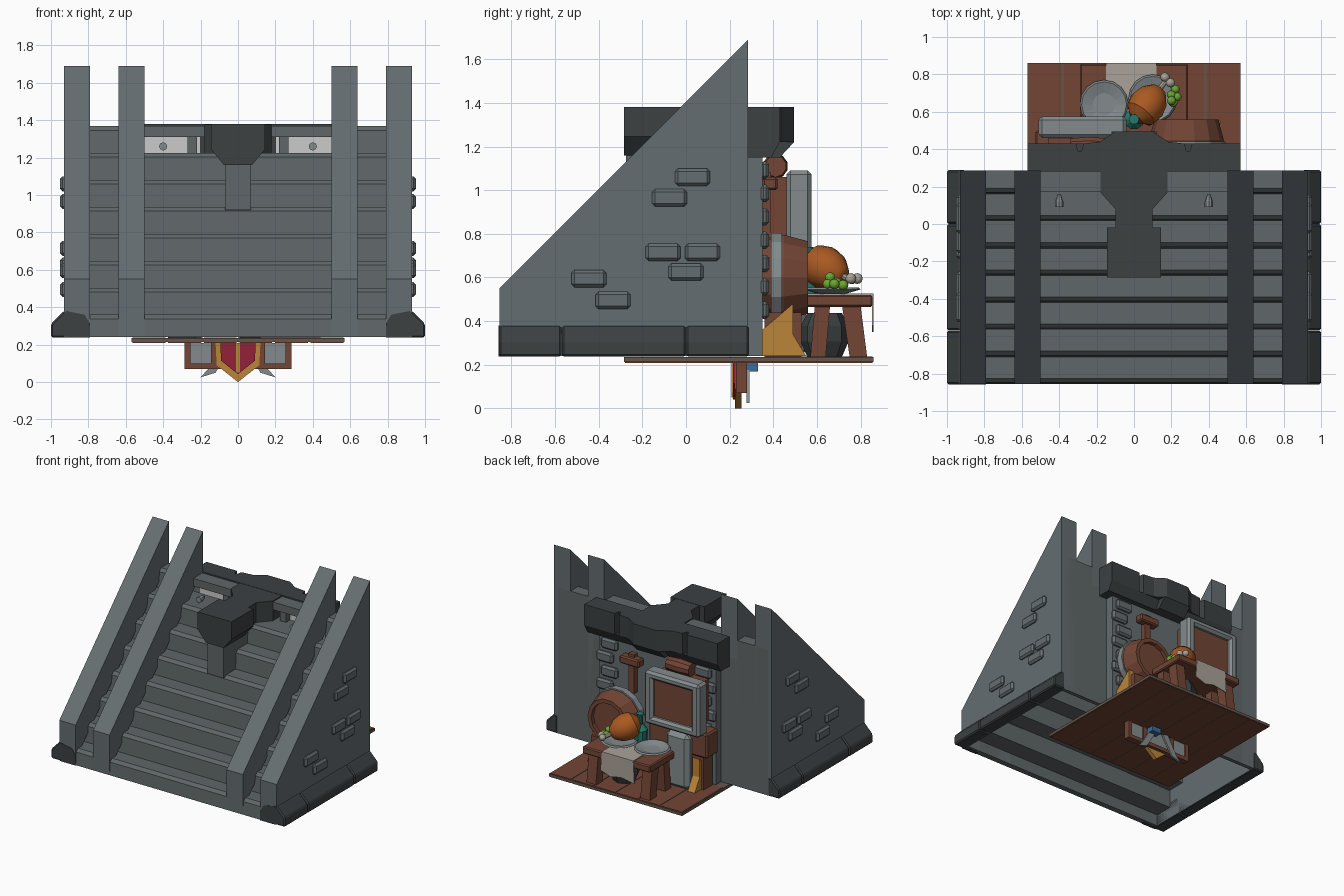
import bpy, bmesh, math
from mathutils import Vector, Matrix


def material(name, rgb):
    m = bpy.data.materials.new(name)
    m.diffuse_color = (*rgb, 1)
    return m


STONE = material("stone", (0.13, 0.155, 0.165))
STEP = material("step_stone", (0.115, 0.135, 0.14))
DARK = material("dark_stone", (0.045, 0.052, 0.055))
STEEL = material("steel", (0.23, 0.26, 0.27))
WOOD = material("wood", (0.17, 0.06, 0.035))
FLOOR = material("floor", (0.13, 0.09, 0.07))
OCHRE = material("ochre", (0.50, 0.23, 0.04))
CLOTH = material("cloth", (0.40, 0.36, 0.32))
PALE = material("pale_grey", (0.55, 0.55, 0.55))
MEAT = material("meat", (0.40, 0.10, 0.015))
TEAL = material("teal", (0.02, 0.20, 0.16))
GREEN = material("green", (0.15, 0.38, 0.03))
RED = material("red", (0.30, 0.015, 0.04))
BLUE = material("blue", (0.04, 0.15, 0.35))


def finish(name, bm, mat, bevel=0):
    bmesh.ops.recalc_face_normals(bm, faces=bm.faces)
    me = bpy.data.meshes.new(name)
    bm.to_mesh(me)
    bm.free()
    me.materials.append(mat)
    ob = bpy.data.objects.new(name, me)
    bpy.context.collection.objects.link(ob)
    if bevel:
        b = ob.modifiers.new("bevel", "BEVEL")
        b.width, b.segments = bevel, 1
    return ob


def prism(name, pts, axis, a, b, mat, bevel=0):
    """Extrude a 2D outline along an axis from a to b."""
    put = {"x": lambda p, t: (t, p[0], p[1]), "y": lambda p, t: (p[0], t, p[1]),
           "z": lambda p, t: (p[0], p[1], t)}[axis]
    bm = bmesh.new()
    lo = [bm.verts.new(put(p, a)) for p in pts]
    hi = [bm.verts.new(put(p, b)) for p in pts]
    bm.faces.new(lo)
    bm.faces.new(hi)
    for i in range(len(pts)):
        j = (i + 1) % len(pts)
        bm.faces.new((lo[i], lo[j], hi[j], hi[i]))
    return finish(name, bm, mat, bevel)


def box(name, x0, x1, y0, y1, z0, z1, mat, bevel=0):
    return prism(name, [(x0, y0), (x1, y0), (x1, y1), (x0, y1)], "z", z0, z1, mat, bevel)


def lathe(name, prof, loc, axis, mat, n=12):
    """Revolve (radius, height) points about an axis direction through loc."""
    bm = bmesh.new()
    q = Vector((0, 0, 1)).rotation_difference(Vector(axis).normalized())
    rings = [[bm.verts.new(Vector(loc) + q @ Vector((r * math.cos(t), r * math.sin(t), h)))
              for t in [2 * math.pi * k / n for k in range(n)]] for r, h in prof]
    for u, v in zip(rings, rings[1:]):
        for k in range(n):
            bm.faces.new((u[k], u[(k + 1) % n], v[(k + 1) % n], v[k]))
    bm.faces.new(rings[0])
    bm.faces.new(rings[-1])
    return finish(name, bm, mat)


def ball(name, loc, r, mat, sub=2):
    bm = bmesh.new()
    bmesh.ops.create_icosphere(bm, subdivisions=sub, radius=r, matrix=Matrix.Translation(loc))
    return finish(name, bm, mat)


def xs(s, a, b):
    return sorted((s * a, s * b))


def smooth(ob):
    bpy.context.view_layer.objects.active = ob
    ob.select_set(True)
    bpy.ops.object.shade_smooth_by_angle()
    ob.select_set(False)


def stairs(name, x0, x1, n):
    """Hollow flight of n steps with a back wall, open underneath."""
    top, under = [], []
    for k in range(n):
        y, z = -0.855 + 0.145 * k, 0.36 + 0.144 * k
        y1 = 0.285 if k == n - 1 else y + 0.145
        top += [(y, z - (0.12 if k == 0 else 0.144)), (y + 0.008, z - 0.022), (y + 0.03, z)]
        under += [(y + 0.045, 0.24 if k == 0 else z - 0.174), (y + 0.045, z - 0.03)]
    top += [(0.285, z), (0.285, 0.24), (0.255, 0.24), (0.255, z - 0.03)]
    return prism(name, top + under[::-1], "x", x0, x1, STEP)


# Stairs and sloping side rails, hollow below
stairs("centre_stairs", -0.64, 0.64, 7)
rail = [(-0.855, 0.24), (-0.81, 0.24), (-0.81, 0.33), (0.255, 1.36), (0.255, 0.24),
        (0.285, 0.24), (0.285, 1.69), (-0.855, 0.55)]
wall = [(-0.855, 0.24), (0.285, 0.24), (0.285, 1.69), (-0.855, 0.55)]
bricks = [(0.03, 1.06), (-0.075, 0.965), (-0.105, 0.715), (0.075, 0.715),
          (0.0, 0.625), (-0.445, 0.595), (-0.335, 0.495)]
for s in (-1, 1):
    stairs("side_stairs", *xs(s, 0.635, 0.9), 8)
    prism("inner_rail", rail, "x", *xs(s, 0.5, 0.64), STONE)
    prism("outer_rail", rail, "x", *xs(s, 0.79, 0.91), STONE)
    prism("side_wall", wall, "x", *xs(s, 0.9, 0.93), STONE)
    # Flared base trim in three blocks
    trim = [(s * 0.9, 0.238), (s * 1.0, 0.238), (s * 1.0, 0.31), (s * 0.932, 0.38), (s * 0.9, 0.38)]
    for a, b in ((-0.857, -0.571), (-0.569, -0.001), (0.001, 0.288)):
        prism("base_trim", trim, "y", a, b, DARK, 0.009)
    prism("front_trim", [(s * 0.79, 0.238), (s * 0.92, 0.238), (s * 0.92, 0.38), (s * 0.82, 0.36), (s * 0.79, 0.31)],
          "y", -0.858, -0.83, DARK)
    for y, z in bricks:
        box("side_brick", *xs(s, 0.91, 0.952), y - 0.08, y + 0.08, z - 0.04, z + 0.04, STONE, 0.014)
    # Pale openings under the top step, with spikes
    box("pale_panel", *xs(s, 0.2, 0.5), 0.25, 0.27, 1.22, 1.32, PALE)
    box("opening_post", *xs(s, 0.22, 0.27), 0.2, 0.28, 1.22, 1.32, STEP)
    lathe("spike", [(0.022, 0), (0.022, 0.03), (0.008, 0.07)], (s * 0.4, 0.09, 1.26), (0, 1, 0), STEEL, 8)
box("top_step", -0.5, 0.5, 0.17, 0.285, 1.31, 1.37, STEP)

# Lintel over the room and overhanging keystone
half = [(0.57, 0.28), (0.57, 0.43), (0.31, 0.43), (0.30, 0.39), (0.28, 0.39), (0.27, 0.43), (0.18, 0.44), (0.1, 0.495)]
outline = half + [(-x, y) for x, y in half[::-1]]
prism("lintel", outline, "z", 1.22, 1.38, DARK)
prism("lintel_underside", [(0.28, 1.15), (0.39, 1.15), (0.43, 1.22), (0.28, 1.22)], "x", -0.57, 0.57, DARK)
prism("lintel_centre_underside", [(0.28, 1.15), (0.43, 1.15), (0.495, 1.22), (0.28, 1.22)], "x", -0.12, 0.12, DARK)
prism("keystone", [(-0.145, 1.38), (-0.145, 1.245), (-0.075, 1.16), (0.075, 1.16), (0.145, 1.245), (0.145, 1.38)],
      "y", -0.285, -0.02, DARK)
prism("keystone_arm", [(-0.1, -0.03), (0.1, -0.03), (0.1, 0.08), (0.18, 0.17), (0.18, 0.3), (-0.18, 0.3),
                       (-0.18, 0.17), (-0.1, 0.08)], "z", 1.22, 1.378, DARK)
box("keystone_pillar", -0.07, 0.07, -0.275, 0.1, 0.92, 1.165, STEP)

# Room: floor with planks on both sides, back wall, wall bricks
box("floor", -0.57, 0.57, -0.285, 0.86, 0.213, 0.235, FLOOR)
for i in range(6):
    x = -0.475 + 0.19 * i
    box("floor_plank", x - 0.088, x + 0.088, 0.36, 0.855, 0.23, 0.239, WOOD)
    box("under_plank", x - 0.088, x + 0.088, -0.28, 0.855, 0.209, 0.22, WOOD)
box("room_wall", -0.5, 0.5, 0.27, 0.35, 0.24, 1.2, STONE)
for s in (-1, 1):
    for i in range(7):
        x = s * (0.44 if i % 2 else 0.40)
        z = 0.45 + 0.107 * i
        box("room_brick", x - 0.07, x + 0.07, 0.34, 0.38, z - 0.04, z + 0.04, STONE, 0.014)
    prism("ochre_bracket", [(0.35, 0.24), (0.55, 0.24), (0.49, 0.34), (0.49, 0.48), (0.35, 0.36)], "x",
          *xs(s, 0.40, 0.46), OCHRE)

# Framed wooden panel on a chest, with a stone slab below it
box("panel_board", -0.46, -0.09, 0.38, 0.54, 0.74, 1.06, WOOD)
for a, b, c, d in ((-0.51, -0.04, 1.03, 1.09), (-0.51, -0.04, 0.68, 0.74), (-0.51, -0.44, 0.7, 1.07), (-0.11, -0.04, 0.7, 1.07)):
    box("panel_frame", a, b, 0.46, 0.575, c, d, STEEL, 0.018)
box("chest", -0.53, -0.03, 0.36, 0.5, 0.5, 0.69, WOOD, 0.012)
box("chest_base", -0.48, -0.08, 0.36, 0.47, 0.24, 0.5, WOOD)
box("standing_slab", -0.40, -0.2, 0.47, 0.55, 0.235, 0.66, STEEL, 0.03)
lathe("hanging_log", [(0.05, 0), (0.058, 0.1), (0.05, 0.2)], (-0.34, 0.41, 1.11), (1, 0, 0), WOOD, 10)

# Barrel lying on its side, and mallet on the wall
lathe("barrel", [(0.17, 0), (0.2, 0.1), (0.17, 0.21), (0.14, 0.21), (0.14, 0.18)], (0.28, 0.35, 0.6), (0, 1, 0), WOOD, 14)
lathe("barrel_hoop", [(0.208, 0), (0.208, 0.05)], (0.28, 0.39, 0.6), (0, 1, 0), STEEL, 14)
box("barrel_stand", 0.12, 0.44, 0.36, 0.53, 0.235, 0.44, WOOD)
box("mallet_handle", 0.17, 0.22, 0.35, 0.39, 0.78, 1.08, WOOD)
box("mallet_head", 0.11, 0.28, 0.35, 0.42, 1.0, 1.06, WOOD, 0.01)

# Table with cloth
box("table_top", -0.29, 0.29, 0.55, 0.855, 0.465, 0.52, WOOD, 0.008)
for s in (-1, 1):
    prism("table_leg", [(0.75, 0.235), (0.83, 0.235), (0.80, 0.47), (0.715, 0.47)], "x", *xs(s, 0.19, 0.27), WOOD)
    prism("table_leg", [(0.57, 0.235), (0.64, 0.235), (0.66, 0.47), (0.59, 0.47)], "x", *xs(s, 0.19, 0.27), WOOD)
box("cloth_top", -0.15, 0.12, 0.55, 0.86, 0.518, 0.526, CLOTH)
prism("cloth_drape", [(-0.15, 0.526), (0.12, 0.526), (0.13, 0.38), (0.04, 0.35), (-0.04, 0.37), (-0.16, 0.35)],
      "y", 0.853, 0.86, CLOTH)
lathe("cauldron", [(0.08, 0), (0.11, 0.07), (0.11, 0.14), (0.08, 0.2)], (0.08, 0.635, 0.237), (0, 0, 1), DARK, 8)

# Food and tableware
for x, y in ((-0.16, 0.64), (0.1, 0.67)):
    lathe("plate", [(0.06, 0), (0.13, 0.02), (0.12, 0.03), (0.06, 0.012)], (x, y, 0.525), (0, 0, 1), STEEL, 16)
aim = (0.10, 0.13, -0.06)
smooth(lathe("roast_leg", [(0.04, -0.10), (0.088, -0.06), (0.1, 0), (0.085, 0.06), (0.045, 0.11), (0.02, 0.12)],
             (0.07, 0.635, 0.645), aim, MEAT, 16))
lathe("bone", [(0.015, 0.1), (0.015, 0.18)], (0.07, 0.635, 0.645), aim, CLOTH, 8)
for d in (-0.015, 0.015):
    smooth(ball("bone_knob", (0.18 + d, 0.77 - d, 0.595), 0.025, CLOTH))
for x, y, z in ((0.2, 0.69, 0.575), (0.23, 0.68, 0.57), (0.21, 0.65, 0.57), (0.22, 0.72, 0.565), (0.2, 0.66, 0.6)):
    smooth(ball("grape", (x, y, z), 0.024, GREEN))
lathe("bottle", [(0.05, 0), (0.055, 0.1), (0.02, 0.14), (0.02, 0.2), (0.027, 0.22)], (0, 0.56, 0.52), (0, 0, 1), TEAL, 10)

# Crest rack hanging below the floor
box("rack_rail", -0.285, 0.285, 0.23, 0.28, 0.07, 0.10, WOOD)
box("rack_back", -0.27, 0.27, 0.25, 0.27, 0.09, 0.21, STEEL)
for x in (-0.27, -0.13, 0.13, 0.27):
    box("rack_post", x - 0.015, x + 0.015, 0.23, 0.28, 0.07, 0.215, WOOD)
crest = [(-1, 0.21), (1, 0.21), (0.95, 0.09), (0, 0), (-0.95, 0.09)]
prism("crest_rim", [(0.12 * x, z) for x, z in crest], "y", 0.225, 0.255, OCHRE)
prism("crest_face", [(0.095 * x, 0.21 - (0.21 - z) * 0.8) for x, z in crest], "y", 0.215, 0.235, RED)
box("crest_bar", -0.012, 0.012, 0.208, 0.24, 0.05, 0.21, OCHRE)
box("blue_book", 0.02, 0.1, 0.27, 0.33, 0.17, 0.212, BLUE)
for s in (-1, 1):
    prism("blade", [(s * 0.2, 0.025), (s * 0.12, 0.05), (s * 0.03, 0.2), (s * 0.08, 0.21), (s * 0.16, 0.07)],
          "y", 0.278, 0.292, STEEL)
